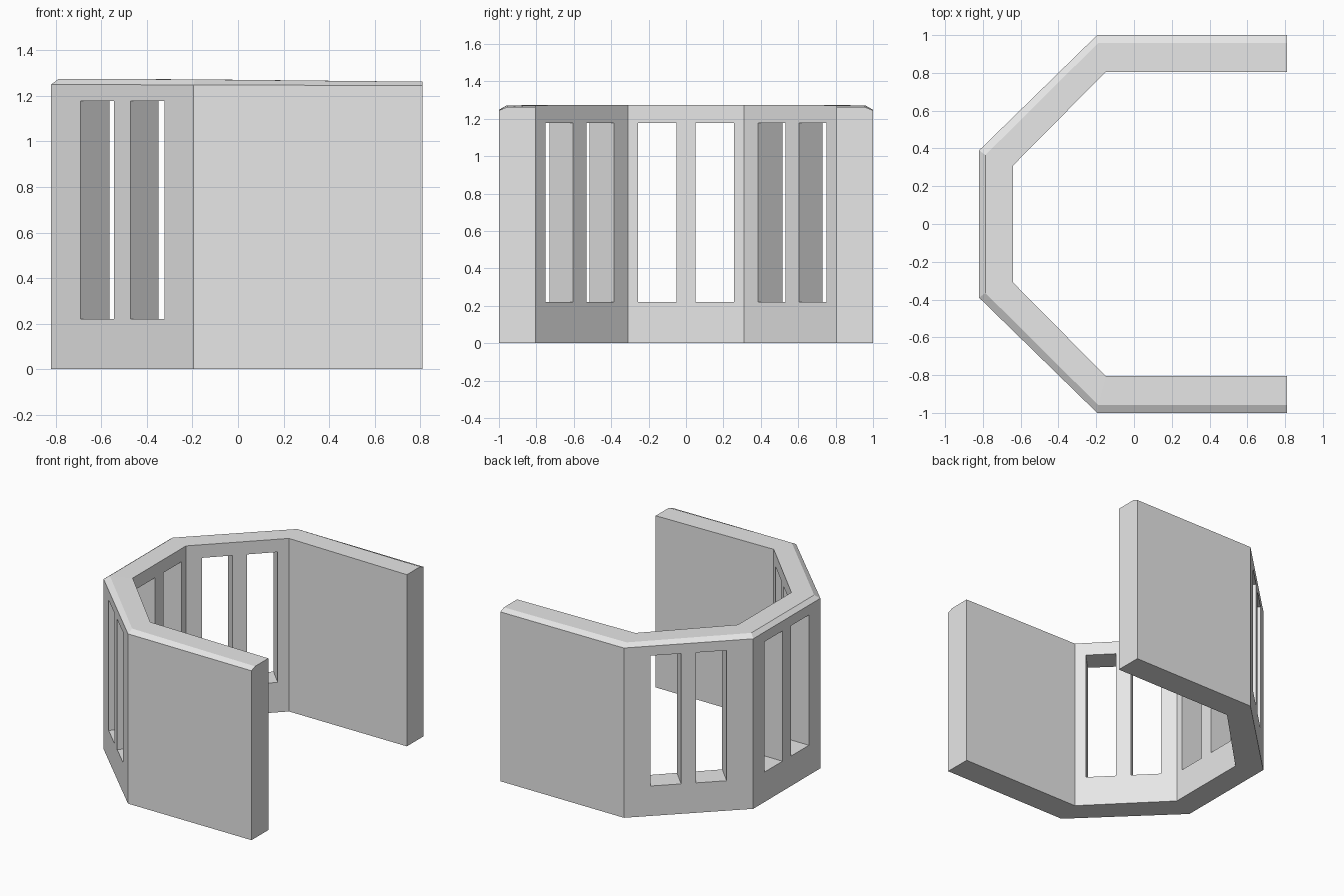
import bpy, bmesh
from math import atan2
from mathutils import Vector, Matrix

cube = bpy.data.objects.get("Cube")
if cube:
    bpy.data.objects.remove(cube, do_unlink=True)

mat = bpy.data.materials.new("light_grey_plaster")
mat.use_nodes = True
mat.diffuse_color = (0.8, 0.8, 0.8, 1)
mat.node_tree.nodes["Principled BSDF"].inputs["Base Color"].default_value = (0.8, 0.8, 0.8, 1)


def make_object(name, bm):
    bmesh.ops.recalc_face_normals(bm, faces=bm.faces)
    mesh = bpy.data.meshes.new(name)
    bm.to_mesh(mesh)
    bm.free()
    mesh.materials.append(mat)
    obj = bpy.data.objects.new(name, mesh)
    bpy.context.collection.objects.link(obj)
    return obj


# Half plan of the bay: outer, chamfer and inner points, chamfer height, top height
half = [
    ((0.81, 1.0), (0.81, 0.958), (0.81, 0.805), 1.245, 1.262),
    ((-0.195, 1.0), (-0.19, 0.958), (-0.15, 0.805), 1.248, 1.272),
    ((-0.82, 0.39), (-0.787, 0.365), (-0.64, 0.31), 1.25, 1.275),
]


def mirror(p):
    return (p[0], -p[1])


stations = [(mirror(o), mirror(c), mirror(i), low, top) for o, c, i, low, top in half]
stations += half[::-1]

# Continuous wall swept through the plan, with a chamfered outer top edge
bm = bmesh.new()
rings = []
for outer, chamfer, inner, low, top in stations:
    section = [(*outer, 0), (*outer, low), (*chamfer, top), (*inner, top), (*inner, 0)]
    rings.append([bm.verts.new(p) for p in section])
for a, b in zip(rings, rings[1:]):
    for k in range(len(a)):
        n = (k + 1) % len(a)
        bm.faces.new((a[k], a[n], b[n], b[k]))
bm.faces.new(rings[0])
bm.faces.new(rings[-1][::-1])
wall = make_object("bay_wall", bm)

# A pair of tall openings through each of the three bay panels
SILL, HEAD, WIDTH, SPACING = 0.22, 1.178, 0.207, 0.307
bm = bmesh.new()
for a, b in zip(stations[1:4], stations[2:5]):
    start, end = Vector(a[0]), Vector(b[0])
    along = (end - start).normalized()
    for side in (-1, 1):
        centre = (start + end) / 2 + along * side * SPACING / 2
        place = (Matrix.Translation((*centre, (SILL + HEAD) / 2))
                 @ Matrix.Rotation(atan2(along.y, along.x), 4, "Z")
                 @ Matrix.Diagonal((WIDTH, 0.5, HEAD - SILL, 1)))
        bmesh.ops.create_cube(bm, size=1, matrix=place)
cutter = make_object("window_cutter", bm)
cutter.hide_render = True

cut = wall.modifiers.new("windows", "BOOLEAN")
cut.operation = "DIFFERENCE"
cut.solver = "EXACT"
cut.object = cutter
bpy.context.view_layer.objects.active = wall
wall.select_set(True)
bpy.ops.object.modifier_apply(modifier=cut.name)
bpy.data.objects.remove(cutter, do_unlink=True)
